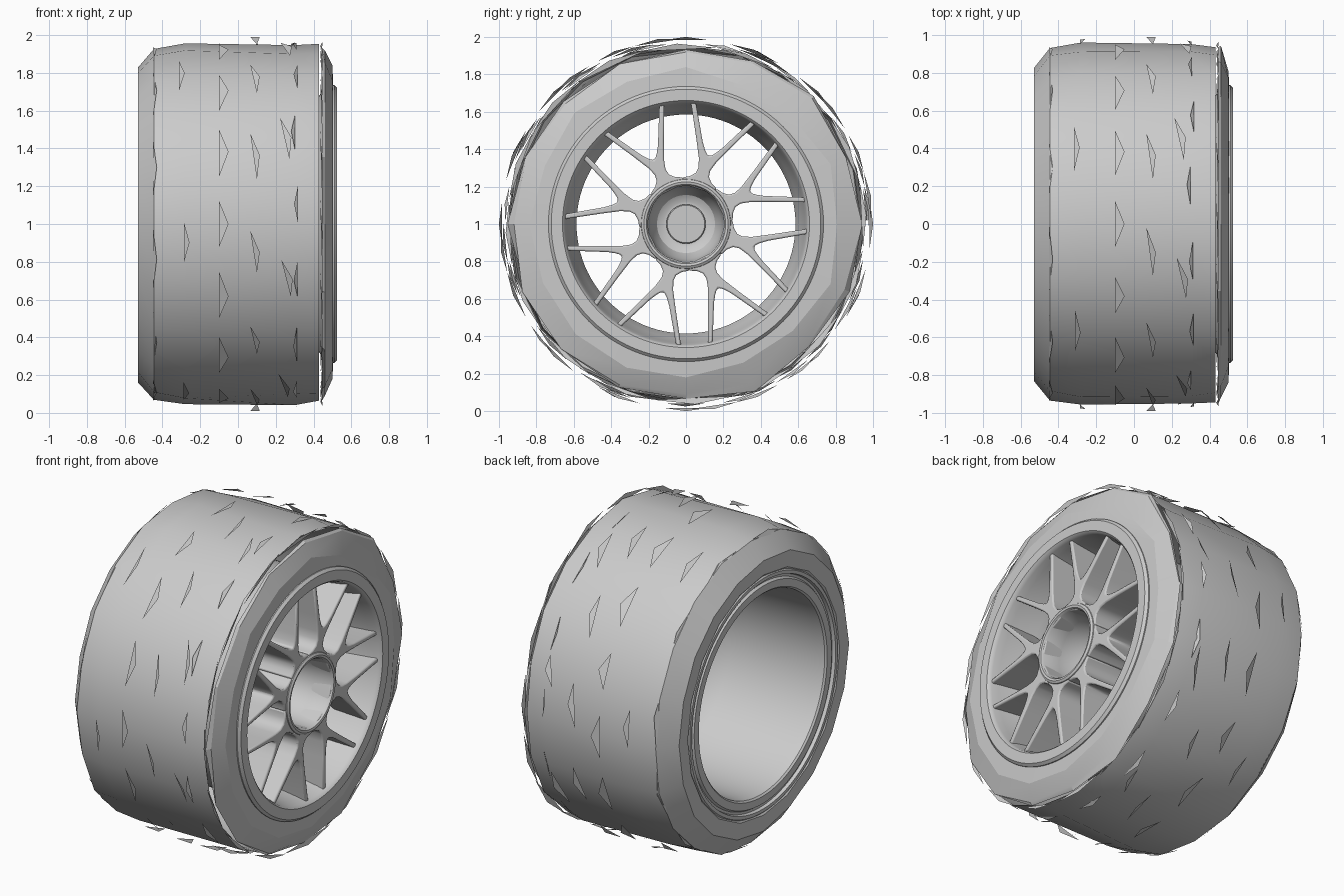
import bpy, bmesh, math, random
from math import sin, cos, radians, pi

if "Cube" in bpy.data.objects:
    bpy.data.objects.remove(bpy.data.objects["Cube"])

random.seed(4)
CZ = 1.0  # axle height; the axle runs along x


def P(x, r, a):
    return (x, r * cos(a), CZ + r * sin(a))


def finish(bm, name, angle=30):
    me = bpy.data.meshes.new(name)
    bm.to_mesh(me)
    bm.free()
    ob = bpy.data.objects.new(name, me)
    bpy.context.collection.objects.link(ob)
    bpy.ops.object.select_all(action='DESELECT')
    ob.select_set(True)
    bpy.context.view_layer.objects.active = ob
    if angle:
        bpy.ops.object.shade_smooth_by_angle(angle=radians(angle))
    return ob


def lathe(name, prof, segs=96, closed=False, jitter=0.0, angle=30):
    """Spin an (x, radius) profile round the axle."""
    bm = bmesh.new()
    rings = []
    for x, r in prof:
        if r == 0:
            rings.append([bm.verts.new((x, 0, CZ))] * segs)
            continue
        ring = []
        for k in range(segs):
            j = random.uniform(-jitter, jitter) if r > 0.76 else 0
            ring.append(bm.verts.new(P(x, r + j, 2 * pi * k / segs)))
        rings.append(ring)
    pairs = list(zip(rings, rings[1:])) + ([(rings[-1], rings[0])] if closed else [])
    for a, b in pairs:
        for k in range(segs):
            n = (k + 1) % segs
            bm.faces.new(list(dict.fromkeys([a[k], a[n], b[n], b[k]])))
    bmesh.ops.recalc_face_normals(bm, faces=bm.faces[:])
    return finish(bm, name, angle)


# Tyre: coarse carcass with a separate outer sidewall strip
lathe("tyre_body", [(-.50, .70), (-.53, .74), (-.53, .83), (-.445, .935),
                    (-.28, .96), (.30, .955), (.43, .945)], 20, jitter=.01, angle=35)
lathe("tyre_outer_sidewall", [(.445, .945), (.46, .93), (.50, .82), (.505, .70)],
      16, jitter=.022, angle=15)

# Rim: barrel with flanges on both sides
lathe("rim_barrel", [(.46, .735), (.51, .735), (.525, .72), (.525, .66), (.515, .65),
                     (.50, .645), (.46, .635), (.30, .61), (.24, .585), (.10, .585),
                     (.0, .60), (-.46, .61), (-.515, .615), (-.525, .625), (-.525, .67),
                     (-.51, .68), (-.51, .695), (-.53, .70), (-.53, .72),
                     (-.52, .73), (-.47, .735), (-.42, .66), (.42, .66)], closed=True)

# Hub: bored cup with a round centre cap, blending into the spokes
lathe("hub", [(.18, 0), (.18, .22), (.30, .235), (.48, .245), (.50, .238), (.508, .225),
              (.505, .212), (.49, .203), (.38, .20), (.27, .185), (.21, .155), (.19, .12),
              (.19, .105), (.22, .105), (.225, .10), (.225, 0)], 64)

# Spokes: eight Y-shaped blades. Half outline is (distance along window centre, half width)
half = [(.215, 0), (.25, 0), (.254, .04), (.270, .072), (.30, .089), (.35, .093),
        (.45, .087), (.65, .071), (.65, .097), (.43, .120), (.385, .130), (.365, .138)]


def spoke(name, mid):
    def side(s):
        t = radians(22.5) * s
        return [(d * cos(t) + w * s * sin(t), d * sin(t) - w * s * cos(t)) for d, w in half]
    outline = side(1) + [(.383, 0)] + side(-1)[::-1]
    bm = bmesh.new()
    layers = []
    for back in (0, 1):
        ring = []
        for u, v in outline:
            r, a = math.hypot(u, v), math.atan2(v, u) + mid
            f = (r - .2) / .45
            x = .495 + .005 * f if not back else .23 + .07 * f
            ring.append(bm.verts.new(P(x, r, a)))
        layers.append(ring)
    f, b = layers
    n = len(outline)
    for i in range(n):
        j = (i + 1) % n
        bm.faces.new((f[i], f[j], b[j], b[i]))
    bm.faces.new(f)
    bm.faces.new(b[::-1])
    bmesh.ops.recalc_face_normals(bm, faces=bm.faces[:])
    ob = finish(bm, name, 40)
    bev = ob.modifiers.new("soft_edges", 'BEVEL')
    bev.width, bev.segments, bev.limit_method = .008, 2, 'ANGLE'
    bev.angle_limit = radians(50)


for k in range(8):
    spoke(f"spoke_{k + 1}", radians(26.5 + 45 * k))


# Tread: rows of loose triangular flakes floating round the carcass
def flakes(name, count, x, r, length, width, lean, start=0.0, wobble=0.0):
    bm = bmesh.new()
    for k in range(count):
        a = 2 * pi * k / count + start
        h = length * random.uniform(.75, 1.1) / 2
        xs = x + random.uniform(-wobble, wobble)
        bm.faces.new([bm.verts.new(p) for p in
                      (P(xs, r - .01, a - h), P(xs + lean, r - .01, a + h),
                       P(xs + width, r, a))])
    finish(bm, name, 0)


flakes("tread_flakes_centre", 16, -.10, 1.0, .25, .05, .0)
flakes("tread_flakes_right", 12, .065, 1.0, .25, .05, .035, .15)
flakes("tread_flakes_outer", 8, .23, .985, .25, .06, .05, .3, .02)
flakes("tread_flakes_inner", 6, -.30, .985, .26, .03, .0, .1, .02)
flakes("shoulder_flakes_outer", 15, .31, .975, .24, -.02, .0, .1, .01)
flakes("shoulder_slivers_outer", 16, .435, .965, .42, .012, .01, .05)
flakes("shoulder_slivers_inner", 12, -.45, .945, .40, .02, .0, .2)
